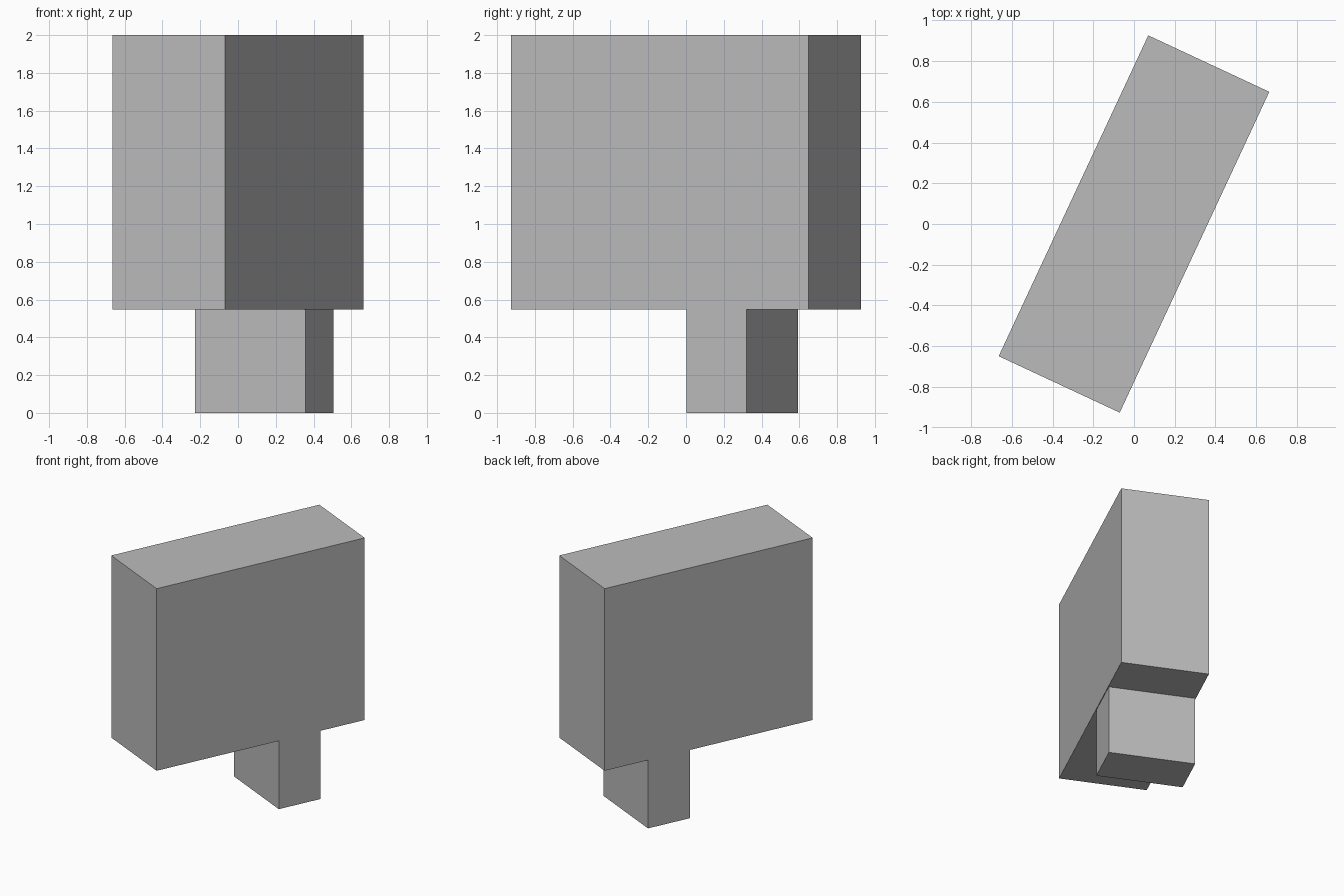
import bpy
from math import radians
from mathutils import Matrix

cube = bpy.data.objects.get("Cube")
if cube:
    bpy.data.objects.remove(cube, do_unlink=True)

# Single plain grey
grey = bpy.data.materials.new("plain_grey")
grey.use_nodes = True
colour = (0.5, 0.5, 0.5, 1.0)
grey.diffuse_color = colour
grey.node_tree.nodes["Principled BSDF"].inputs["Base Color"].default_value = colour

TURN = radians(-25)   # both blocks share one heading
STEP = 0.547          # height where the block meets its foot


def block(name, width, length, bottom, top, along=0.0):
    """Box turned to the shared heading, shifted along its long axis."""
    offset = Matrix.Rotation(TURN, 3, "Z") @ Matrix.Identity(3).col[1] * along
    bpy.ops.mesh.primitive_cube_add(size=1, location=(offset.x, offset.y, (bottom + top) / 2))
    obj = bpy.context.object
    obj.name = name
    obj.rotation_euler.z = TURN
    obj.scale = (width, length, top - bottom)
    bpy.ops.object.transform_apply(location=False, rotation=False, scale=True)
    obj.data.materials.append(grey)
    return obj


# Wide upper slab
block("upper_block", 0.656, 1.738, STEP, 2.0)

# Short foot, set toward the back
block("foot", 0.646, 0.35, 0.0, STEP, along=0.329)
